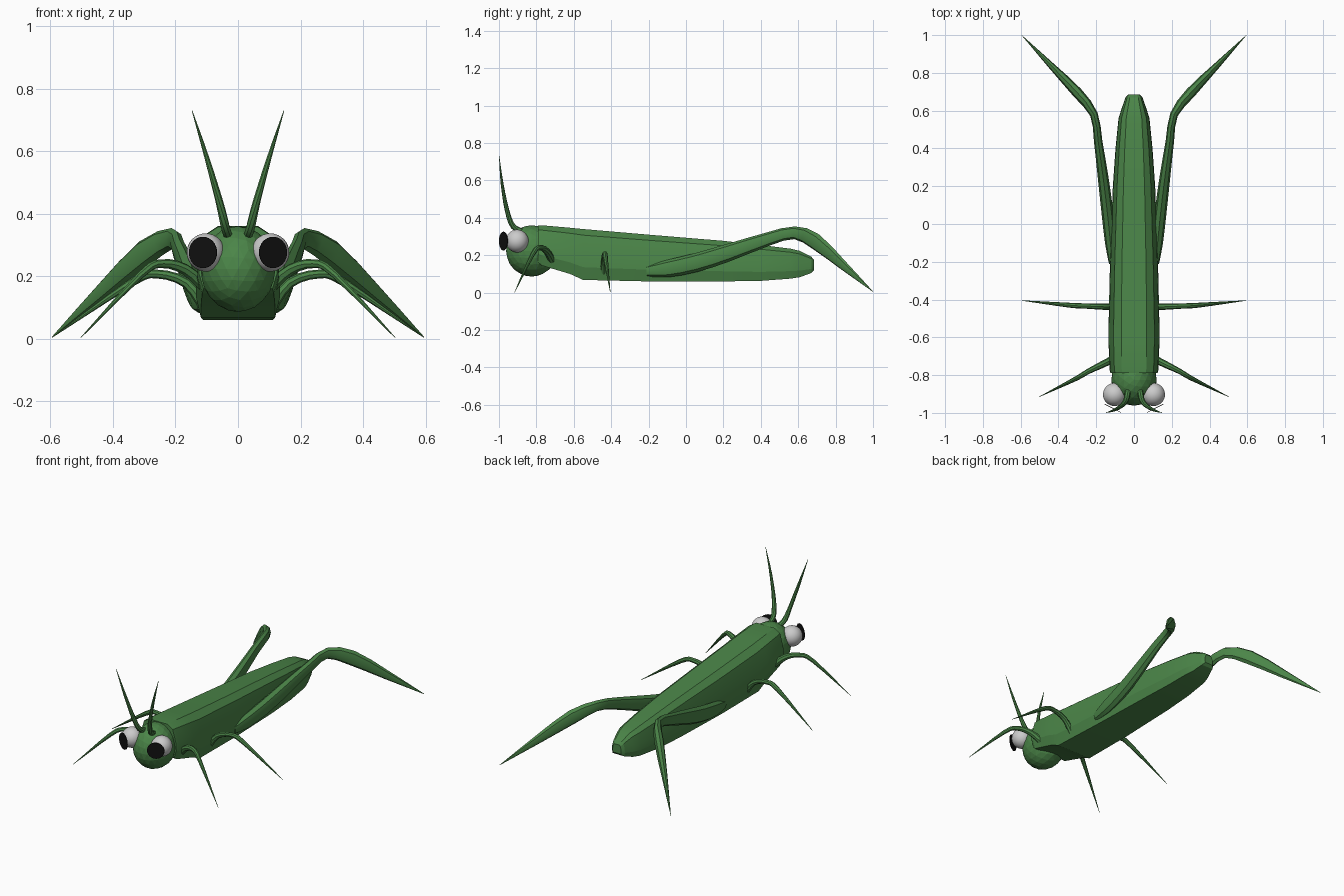
import bpy, bmesh, math
from mathutils import Vector, Matrix

if "Cube" in bpy.data.objects:
    bpy.data.objects.remove(bpy.data.objects["Cube"])


def material(name, col):
    m = bpy.data.materials.new(name)
    m.diffuse_color = (*col, 1)
    m.use_nodes = True
    m.node_tree.nodes["Principled BSDF"].inputs["Base Color"].default_value = m.diffuse_color
    return m


GREEN = material("green", (0.07, 0.235, 0.065))
BLACK = material("black", (0.005, 0.005, 0.005))


def finish(name, bm, mat=None, smooth=None):
    bmesh.ops.recalc_face_normals(bm, faces=bm.faces)
    me = bpy.data.meshes.new(name)
    bm.to_mesh(me)
    bm.free()
    ob = bpy.data.objects.new(name, me)
    bpy.context.collection.objects.link(ob)
    if mat:
        me.materials.append(mat)
    if smooth:
        bpy.ops.object.select_all(action='DESELECT')
        ob.select_set(True)
        bpy.context.view_layer.objects.active = ob
        bpy.ops.object.shade_smooth_by_angle(angle=math.radians(smooth))
    return ob


def loft(rings):
    bm = bmesh.new()
    vs = [[bm.verts.new(p) for p in r] for r in rings]
    n = len(vs[0])
    for a, b in zip(vs, vs[1:]):
        for i in range(n):
            j = (i + 1) % n
            bm.faces.new((a[i], a[j], b[j], b[i]))
    bm.faces.new(vs[0])
    bm.faces.new(vs[-1])
    return bm


def spline(pts, steps):
    # Catmull-Rom through (x, y, z, radius) points
    p = [Vector(q) for q in pts]
    p = [2 * p[0] - p[1]] + p + [2 * p[-1] - p[-2]]
    out = []
    for a, b, c, d in zip(p, p[1:], p[2:], p[3:]):
        for k in range(steps):
            t = k / steps
            out.append(0.5 * (2 * b + (c - a) * t + (2 * a - 5 * b + 4 * c - d) * t * t
                              + (3 * b - a - 3 * c + d) * t ** 3))
    return out + [p[-2]]


def limb(name, pts, steps=3, sides=8, flat=1.0):
    # tapered tube on both sides of the body; flat squeezes it sideways
    path = spline(pts, steps)
    for side, label in ((1, "left"), (-1, "right")):
        rings = []
        for i, q in enumerate(path):
            t = (path[min(i + 1, len(path) - 1)] - path[max(i - 1, 0)]).to_3d()
            t = Vector(t[:3]).normalized()
            u = t.cross(Vector((0, 0, 1))).normalized()
            v = u.cross(t)
            ring = []
            for k in range(sides):
                a = math.tau * k / sides
                o = u * math.cos(a) * q[3] * flat + v * math.sin(a) * q[3]
                ring.append((side * (q[0] + o.x), q[1] + o.y, q[2] + o.z))
            rings.append(ring)
        finish(f"{label}_{name}", loft(rings), GREEN, 40)


# body: (y, half width, bottom z, top z), faceted section
stations = [(-0.79, 0.125, 0.16, 0.358), (-0.77, 0.13, 0.145, 0.36),
            (-0.62, 0.135, 0.10, 0.347), (-0.55, 0.135, 0.068, 0.34),
            (-0.2, 0.127, 0.06, 0.31), (0.2, 0.112, 0.06, 0.277),
            (0.4, 0.098, 0.063, 0.255), (0.56, 0.082, 0.075, 0.235),
            (0.61, 0.066, 0.083, 0.223), (0.67, 0.045, 0.105, 0.192),
            (0.685, 0.03, 0.12, 0.175)]
half = [(0.5, 1), (0.8, 0.88), (0.97, 0.5), (1, 0.25), (0.88, 0)]
section = half + [(-x, z) for x, z in reversed(half)]
finish("body", loft([[(w * x, y, b + (t - b) * z) for x, z in section]
                     for y, w, b, t in stations]), GREEN, 15)

# head
bm = bmesh.new()
bmesh.ops.create_icosphere(bm, subdivisions=3, radius=1)
bmesh.ops.transform(bm, matrix=Matrix.Translation((0, -0.825, 0.223))
                    @ Matrix.Diagonal((0.12, 0.137, 0.137, 1)), verts=bm.verts)
finish("head", bm, GREEN)

for s, label in ((1, "left"), (-1, "right")):
    # eyeball
    bm = bmesh.new()
    bmesh.ops.create_uvsphere(bm, u_segments=32, v_segments=16, radius=0.061,
                              matrix=Matrix.Translation((s * 0.103, -0.903, 0.276)))
    finish(f"{label}_eye", bm, None, 60)
    # flat pupil disc turned outward
    bm = bmesh.new()
    bmesh.ops.create_cone(bm, cap_ends=True, segments=32, radius1=0.05, radius2=0.05, depth=0.003,
                          matrix=Matrix.Translation((s * 0.112, -0.976, 0.276))
                          @ Matrix.Rotation(s * math.radians(27), 4, 'Z')
                          @ Matrix.Rotation(math.pi / 2, 4, 'X'))
    finish(f"{label}_pupil", bm, BLACK)

# antennae
limb("antenna", [(0.03, -0.87, 0.325, 0.015), (0.04, -0.925, 0.355, 0.015),
                 (0.06, -0.957, 0.44, 0.012), (0.1, -0.983, 0.58, 0.008),
                 (0.147, -0.999, 0.73, 0.001)])
# front and middle legs
limb("front_leg", [(0.1, -0.71, 0.16, 0.02), (0.17, -0.745, 0.222, 0.018),
                   (0.245, -0.782, 0.24, 0.014), (0.31, -0.82, 0.205, 0.012),
                   (0.504, -0.916, 0.002, 0.001)])
limb("middle_leg", [(0.1, -0.44, 0.09, 0.018), (0.165, -0.438, 0.178, 0.016),
                    (0.26, -0.434, 0.207, 0.014), (0.34, -0.43, 0.18, 0.013),
                    (0.595, -0.405, 0.004, 0.001)])
# hind legs: thigh, knee and shin in one
limb("hind_leg", [(0.115, -0.21, 0.115, 0.028), (0.125, -0.1, 0.128, 0.046),
                  (0.14, 0.05, 0.16, 0.05), (0.16, 0.22, 0.212, 0.047),
                  (0.19, 0.44, 0.287, 0.036), (0.212, 0.58, 0.32, 0.034),
                  (0.3, 0.695, 0.272, 0.045), (0.44, 0.84, 0.147, 0.027),
                  (0.595, 1.0, 0.005, 0.001)], steps=2, flat=0.62)
